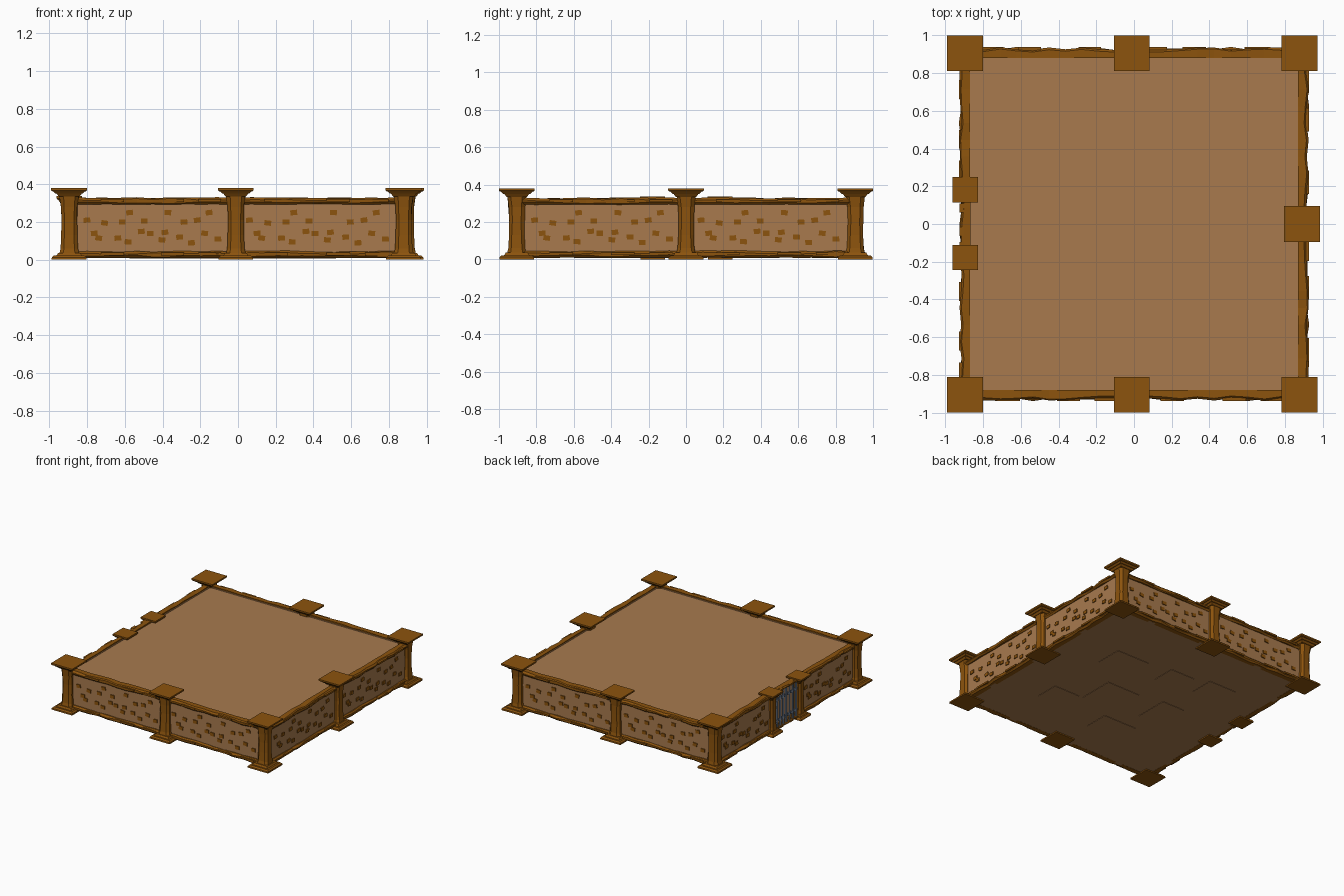
import bpy, bmesh, math, random
from mathutils import Matrix, Vector

if "Cube" in bpy.data.objects:
    bpy.data.objects.remove(bpy.data.objects["Cube"])


def material(name, rgb):
    m = bpy.data.materials.new(name)
    m.diffuse_color = (*rgb, 1)
    m.use_nodes = True
    m.node_tree.nodes["Principled BSDF"].inputs["Base Color"].default_value = m.diffuse_color
    return m


TAN = material("tan plaster", (0.392, 0.195, 0.076))
BROWN = material("brown timber", (0.262, 0.087, 0.004))
STEEL = material("grey steel", (0.156, 0.195, 0.262))


def finish(bm, name, mat, matrix=Matrix()):
    bmesh.ops.recalc_face_normals(bm, faces=bm.faces)
    me = bpy.data.meshes.new(name)
    bm.to_mesh(me)
    bm.free()
    me.materials.append(mat)
    ob = bpy.data.objects.new(name, me)
    ob.matrix_world = matrix
    bpy.context.collection.objects.link(ob)
    return ob


def add_box(bm, c, s, rot=Matrix()):
    m = Matrix.Translation(c) @ rot @ Matrix.Diagonal((*s, 1))
    bmesh.ops.create_cube(bm, size=1, matrix=m)


def loft(bm, rings):
    vs = [[bm.verts.new(p) for p in r] for r in rings]
    n = len(vs[0])
    for a, b in zip(vs, vs[1:]):
        for i in range(n):
            bm.faces.new((a[i], a[(i + 1) % n], b[(i + 1) % n], b[i]))
    bm.faces.new(vs[0][::-1])
    bm.faces.new(vs[-1])


def square(z, h):
    return [(-h, -h, z), (h, -h, z), (h, h, z), (-h, h, z)]


def octagon(z, h, rng):
    c = h * 0.6
    pts = [(-c, -h), (c, -h), (h, -c), (h, c), (c, h), (-c, h), (-h, c), (-h, -c)]
    return [(x + rng.uniform(-.04, .04) * h, y + rng.uniform(-.04, .04) * h, z) for x, y in pts]


# Post: stepped foot, hewn shaft, stepped cap
def post(name, x, y, half, top, shaft):
    rng = random.Random(3)
    bm = bmesh.new()
    loft(bm, [square(0.0, half * .98), square(0.012, half * .97), square(0.022, half * .86)])
    loft(bm, [square(0.02, half * .72), square(0.036, half * .62)])
    loft(bm, [octagon(z, shaft * k, rng) for z, k in
              ((.03, 1.2), (.06, 1.05), (.13, .96), (.21, .94), (.28, 1.0), (top - .04, 1.18))])
    loft(bm, [square(top - .045, half * .58), square(top - .03, half * .7)])
    loft(bm, [square(top - .03, half * .76), square(top - .018, half * .88)])
    loft(bm, [square(top - .018, half * .93), square(top - .012, half), square(top, half)])
    finish(bm, name, BROWN, Matrix.Translation((x, y, 0)))


# Rail: chipped beam running along local x
def rail(name, u0, u1, w, z0, z1, frame, seed):
    rng = random.Random(seed)
    bm = bmesh.new()
    n = max(3, round((u1 - u0) / 0.085))
    rings = []
    for i in range(n + 1):
        u = u0 + (u1 - u0) * i / n
        j = lambda a: rng.uniform(-a, a)
        o, inn, c = w + .026 + j(.008), w - .026, .010 + j(.005)
        a, b = z0 + rng.uniform(0, .003), z1 + j(.004)
        rings.append([(u, -inn, a), (u, -(o - c), a), (u, -o, a + c), (u, -o, b - c),
                      (u, -(o - c), b), (u, -inn, b)])
    loft(bm, rings)
    # raised splinters on the outer and top faces
    for k in (.25, .62, .85):
        u = u0 + (u1 - u0) * k
        add_box(bm, (u, -w - .02, (z0 + z1) / 2 + .004), ((u1 - u0) * .14, .026, .014))
    finish(bm, name, BROWN, frame)


# Stone plates: the same scatter in every panel (fraction along, height)
PLATES = [(.05, .21), (.17, .195), (.34, .25), (.60, .25), (.88, .25), (.10, .14), (.13, .115),
          (.26, .115), (.33, .095), (.29, .20), (.44, .205), (.48, .14), (.42, .15), (.56, .105),
          (.58, .145), (.71, .20), (.80, .21), (.68, .12), (.76, .09), (.85, .14), (.94, .11)]


def panel(name, u0, u1, w, frame):
    bm = bmesh.new()
    add_box(bm, ((u0 + u1) / 2, -w + .012, .17), (u1 - u0, .04, .30))
    finish(bm, name, TAN, frame)
    rng = random.Random(8)
    bm = bmesh.new()
    for i, (f, z) in enumerate(PLATES):
        if u1 - u0 < .75 and i % 7 == 3:
            continue
        u = u0 + .04 + (u1 - u0 - .08) * f
        add_box(bm, (u, -w - .010, z), (.036, .009, .027),
                Matrix.Rotation(rng.uniform(-.15, .15), 4, 'Y'))
    finish(bm, name + "_stones", BROWN, frame)


def frame(deg):
    return Matrix.Rotation(math.radians(deg), 4, 'Z')


# Walls: rotation, outward distance, spans between posts along the wall
WALLS = {
    "front": (0, .905, [(-.88, -.02), (-.02, .87)]),
    "right": (90, .895, [(-.89, 0), (0, .89)]),
    "back": (180, .905, [(-.87, .02), (.02, .88)]),
    "left": (270, .895, [(-.89, -.18), (.18, .89)]),
}
for side, (deg, w, spans) in WALLS.items():
    for i, (a, b) in enumerate(spans):
        f = frame(deg)
        panel(f"{side}_panel_{i}", a, b, w, f)
        rail(f"{side}_top_rail_{i}", a, b, w, .292, .328, f, 5 + i)
        rail(f"{side}_bottom_rail_{i}", a, b, w, .008, .045, f, 11 + i)

# Posts
for x in (-.895, .878):
    for y in (-.905, .905):
        post("corner_post", x, y, .095, .38, .044)
for y in (-.905, .905):
    post("middle_post", -.012, y, .093, .38, .044)
post("right_middle_post", .89, 0, .095, .38, .044)
for y in (-.178, .182):
    post("gate_post", -.895, y, .067, .337, .034)

# Gate: sill, lintel and steel bars
g = frame(270)
rail("gate_lintel", -.17, .17, .893, .305, .328, g, 21)
rail("gate_sill", -.17, .17, .893, .008, .03, g, 22)
bm = bmesh.new()
for i in range(7):
    u = -.12 + .04 * i
    bmesh.ops.create_cone(bm, cap_ends=True, segments=6, radius1=.010, radius2=.010, depth=.30,
                          matrix=Matrix.Translation((u, -.908, .165)))
for z in (.08, .25):
    add_box(bm, (0, -.906, z), (.28, .012, .018))
finish(bm, "gate_bars", STEEL, g)

# Roof and floor slabs
bm = bmesh.new()
add_box(bm, (0, 0, .308), (1.75, 1.77, .016))
finish(bm, "roof", TAN)
bm = bmesh.new()
add_box(bm, (0, 0, .018), (1.78, 1.80, .016))
# worn flagstones standing slightly proud of the underside
for x, y, sx, sy in ((.35, .3, .3, .22), (-.1, .35, .22, .2), (.1, -.15, .3, .3), (-.35, -.1, .2, .28),
                     (-.45, .4, .25, .2), (.4, -.4, .24, .2), (-.2, -.5, .3, .2)):
    add_box(bm, (x, y, .010), (sx, sy, .006))
finish(bm, "floor", TAN)
